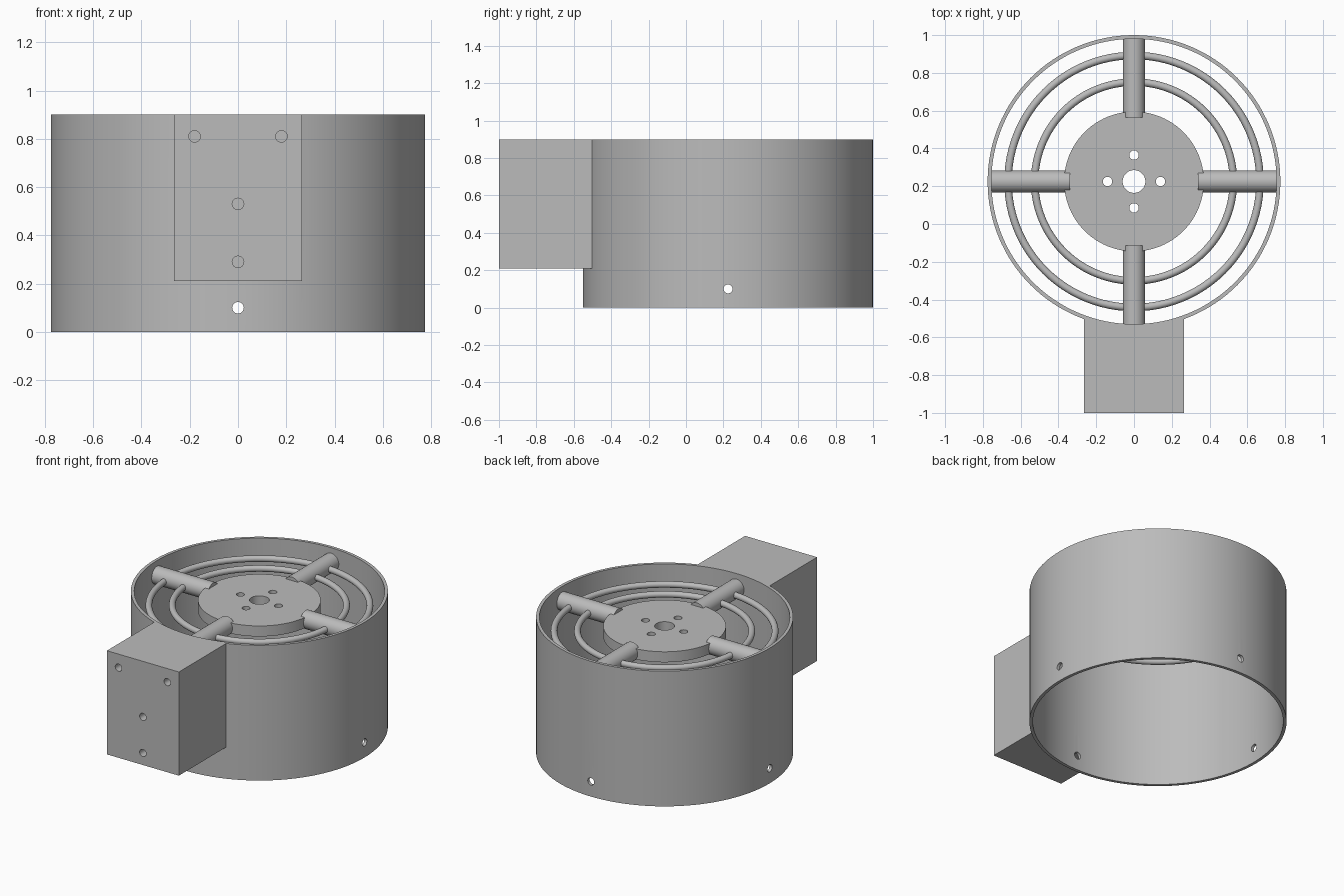
import bpy
from math import radians, sin, cos, asin, pi

default = bpy.data.objects.get("Cube")
if default:
    bpy.data.objects.remove(default, do_unlink=True)

CY = 0.225                       # centre of the round duct along y
R_OUT, R_IN, HEIGHT = 0.775, 0.755, 0.9
GRILLE_Z = 0.805                 # mid height of hub, spokes and rings

grey = bpy.data.materials.new("plain grey")
grey.use_nodes = True
colour = (0.5, 0.5, 0.5, 1)
grey.diffuse_color = colour
grey.node_tree.nodes["Principled BSDF"].inputs["Base Color"].default_value = colour


def cylinder(name, radius, depth, loc, rot=(0, 0, 0), sides=48):
    bpy.ops.mesh.primitive_cylinder_add(
        vertices=sides, radius=radius, depth=depth, location=loc, rotation=rot)
    ob = bpy.context.object
    ob.name = name
    return ob


def boolean(target, tool, operation="DIFFERENCE"):
    bpy.context.view_layer.objects.active = target
    mod = target.modifiers.new(operation.lower(), "BOOLEAN")
    mod.operation, mod.solver, mod.object = operation, "EXACT", tool
    bpy.ops.object.modifier_apply(modifier=mod.name)
    bpy.data.objects.remove(tool, do_unlink=True)


def finish(ob):
    ob.data.materials.clear()
    ob.data.materials.append(grey)
    bpy.ops.object.select_all(action="DESELECT")
    ob.select_set(True)
    bpy.context.view_layer.objects.active = ob
    bpy.ops.object.shade_smooth_by_angle(angle=radians(30))


ALONG_Y = (pi / 2, 0, 0)
ALONG_X = (0, pi / 2, 0)

# Mounting block, with a curved back that seats inside the duct wall
half, seat = 0.265, (R_OUT + R_IN) / 2
sweep = asin(half / seat)
outline = [(-half, -1), (half, -1)]
for i in range(17):
    a = sweep * (1 - i / 8)
    outline.append((seat * sin(a), CY - seat * cos(a)))
n = len(outline)
verts = [(x, y, z) for z in (0.21, HEIGHT) for x, y in outline]
faces = [list(range(n))[::-1], list(range(n, 2 * n))]
faces += [(i, (i + 1) % n, (i + 1) % n + n, i + n) for i in range(n)]
mesh = bpy.data.meshes.new("mounting_block")
mesh.from_pydata(verts, [], faces)
block = bpy.data.objects.new("mounting_block", mesh)
bpy.context.collection.objects.link(block)

# Duct: thin round wall joined to the block
duct = cylinder("duct_with_mount", R_OUT, HEIGHT, (0, CY, HEIGHT / 2), sides=128)
boolean(duct, cylinder("bore", R_IN, 2, (0, CY, HEIGHT / 2), sides=128))
boolean(duct, block, "UNION")

# Blind screw holes in the block face
for x, z in ((-0.18, 0.81), (0.18, 0.81), (0, 0.53), (0, 0.29)):
    boolean(duct, cylinder("screw_hole", 0.024, 0.4, (x, -1, z), ALONG_Y, 24))

# Four through holes low in the duct wall
for rot in (ALONG_X, ALONG_Y):
    boolean(duct, cylinder("wall_hole", 0.024, 2, (0, CY, 0.1), rot, 24))
finish(duct)

# Hub plate with a shaft hole and four bolt holes
hub = cylinder("hub", 0.37, 0.07, (0, CY, GRILLE_Z), sides=96)
boolean(hub, cylinder("shaft_hole", 0.06, 1, (0, CY, GRILLE_Z)))
for i in range(4):
    a = i * pi / 2
    boolean(hub, cylinder("bolt_hole", 0.025, 1,
                          (0.14 * cos(a), CY + 0.14 * sin(a), GRILLE_Z), sides=24))
finish(hub)

# Four round spokes from the hub to the wall
inner, outer = 0.34, 0.757
middle = (inner + outer) / 2
for i, side in enumerate(("left", "back", "right", "front")):
    a = i * pi / 2
    finish(cylinder("spoke_" + side, 0.058, outer - inner,
                    (middle * cos(a), CY + middle * sin(a), GRILLE_Z), (0, pi / 2, a)))

# Two guard rings
for name, radius in (("inner_guard_ring", 0.526), ("outer_guard_ring", 0.667)):
    bpy.ops.mesh.primitive_torus_add(
        major_radius=radius, minor_radius=0.02, major_segments=96,
        minor_segments=20, location=(0, CY, GRILLE_Z))
    bpy.context.object.name = name
    finish(bpy.context.object)
